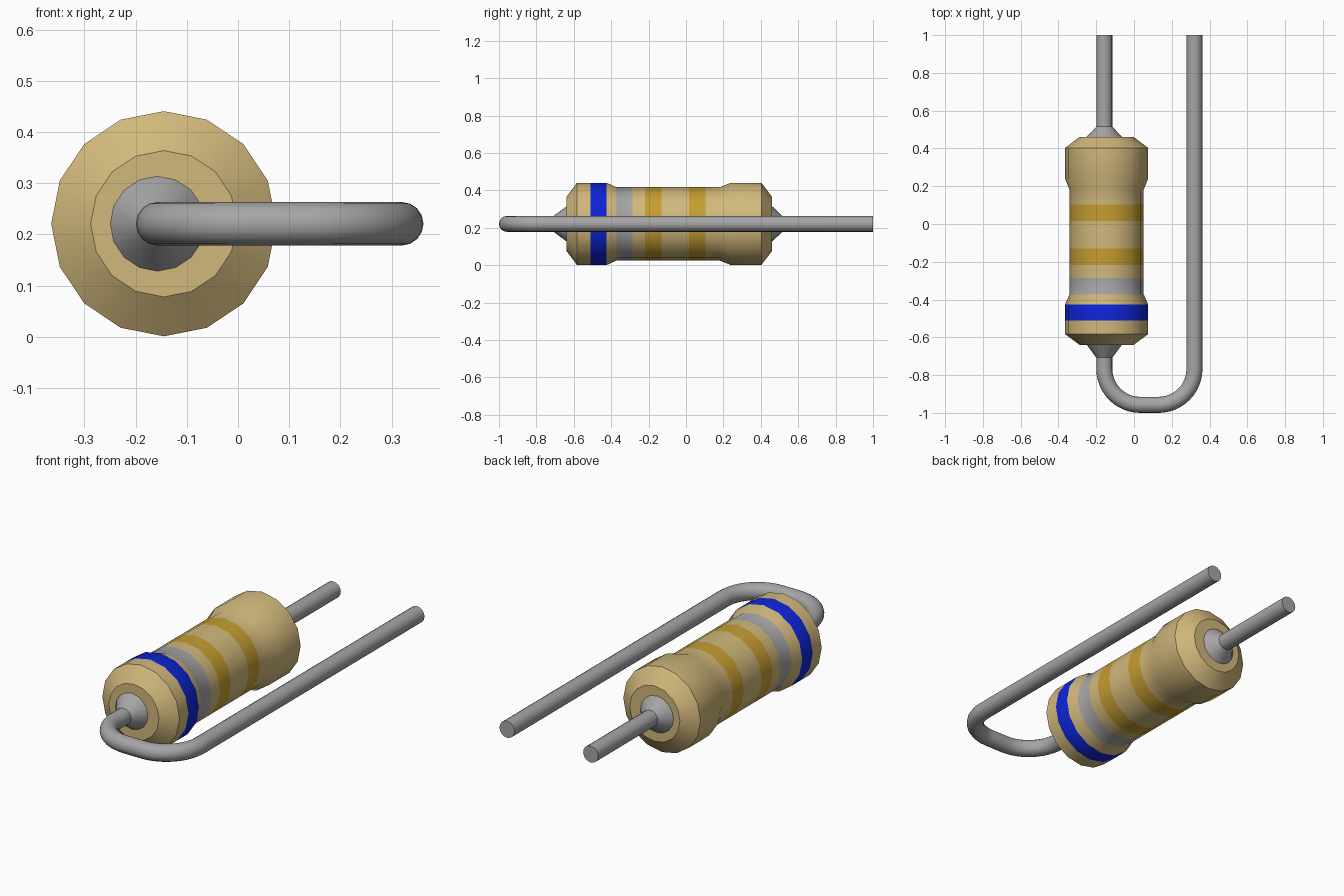
import bpy, bmesh
from math import sin, cos, pi, radians

cube = bpy.data.objects.get("Cube")
if cube:
    bpy.data.objects.remove(cube, do_unlink=True)

SIDES = 16
AXIS_Z = 0.221
BODY_X, LEAD_X, RETURN_X = -0.145, -0.157, 0.32
LEAD_R, BEND_R = 0.0425, 0.19
BEND_Y = -0.7675


def material(name, r, g, b):
    m = bpy.data.materials.new(name)
    m.use_nodes = True
    m.diffuse_color = (r, g, b, 1)
    m.node_tree.nodes["Principled BSDF"].inputs["Base Color"].default_value = (r, g, b, 1)
    return m


tan = material("tan ceramic", 0.64, 0.48, 0.20)
blue = material("blue band", 0.004, 0.018, 0.68)
grey = material("grey metal", 0.38, 0.38, 0.38)
gold = material("gold band", 0.56, 0.34, 0.03)


def smooth(ob):
    bpy.ops.object.select_all(action="DESELECT")
    ob.select_set(True)
    bpy.context.view_layer.objects.active = ob
    bpy.ops.object.shade_smooth_by_angle(angle=radians(30))


def lathe(name, x, profile, mats):
    """Revolve (y, radius, material index of the next strip) about a y axis."""
    bm = bmesh.new()
    rings = []
    for y, r, _ in profile:
        angles = [2 * pi * i / SIDES for i in range(SIDES)]
        rings.append([bm.verts.new((x + r * sin(a), y, AXIS_Z + r * cos(a))) for a in angles])
    for (_, _, mat), a, b in zip(profile, rings, rings[1:]):
        for i in range(SIDES):
            j = (i + 1) % SIDES
            bm.faces.new((a[i], a[j], b[j], b[i])).material_index = mat
    bm.faces.new(rings[0])
    bm.faces.new(rings[-1])
    bmesh.ops.recalc_face_normals(bm, faces=bm.faces)
    me = bpy.data.meshes.new(name)
    bm.to_mesh(me)
    bm.free()
    for m in mats:
        me.materials.append(m)
    ob = bpy.data.objects.new(name, me)
    bpy.context.collection.objects.link(ob)
    smooth(ob)


def wire(name, points):
    """Round wire along (x, y) points, turned into a mesh."""
    cu = bpy.data.curves.new(name, "CURVE")
    cu.dimensions = "3D"
    cu.bevel_depth = LEAD_R
    cu.bevel_resolution = 6
    cu.use_fill_caps = True
    sp = cu.splines.new("POLY")
    sp.points.add(len(points) - 1)
    for p, (x, y) in zip(sp.points, points):
        p.co = (x, y, AXIS_Z, 1)
    cu.materials.append(grey)
    ob = bpy.data.objects.new(name, cu)
    bpy.context.collection.objects.link(ob)
    bpy.ops.object.select_all(action="DESELECT")
    ob.select_set(True)
    bpy.context.view_layer.objects.active = ob
    bpy.ops.object.convert(target="MESH")
    smooth(bpy.context.view_layer.objects.active)


# Body with swollen ends, chamfered rims and colour bands
T, B, S, G = range(4)
WIDE, WAIST, RIM = 0.22, 0.196, 0.143
lathe("resistor_body", BODY_X, [
    (-0.64, RIM, T), (-0.583, WIDE, T),
    (-0.51, WIDE, B), (-0.425, WIDE, T),
    (-0.372, WAIST, S), (-0.285, WAIST, T),
    (-0.218, WAIST, G), (-0.13, WAIST, T),
    (0.015, WAIST, G), (0.103, WAIST, T),
    (0.18, WAIST, T), (0.24, WIDE, T),
    (0.403, WIDE, T), (0.461, RIM, T)], [tan, blue, grey, gold])

# Solder cones where the leads enter the body
lathe("front_lead_cone", LEAD_X, [(-0.708, LEAD_R, 0), (-0.63, 0.1, 0)], [grey])
lathe("back_lead_cone", LEAD_X, [(0.45, 0.105, 0), (0.515, LEAD_R, 0)], [grey])

# Straight back lead, and front lead bent round beside the body
wire("back_lead", [(LEAD_X, 0.5), (LEAD_X, 1)])


def bend(cx, start):
    steps = 12
    angles = [start + pi / 2 * i / steps for i in range(steps + 1)]
    return [(cx + BEND_R * cos(a), BEND_Y + BEND_R * sin(a)) for a in angles]


wire("bent_front_lead", [(LEAD_X, -0.69)]
     + bend(LEAD_X + BEND_R, pi)
     + bend(RETURN_X - BEND_R, 1.5 * pi)
     + [(RETURN_X, 1)])
